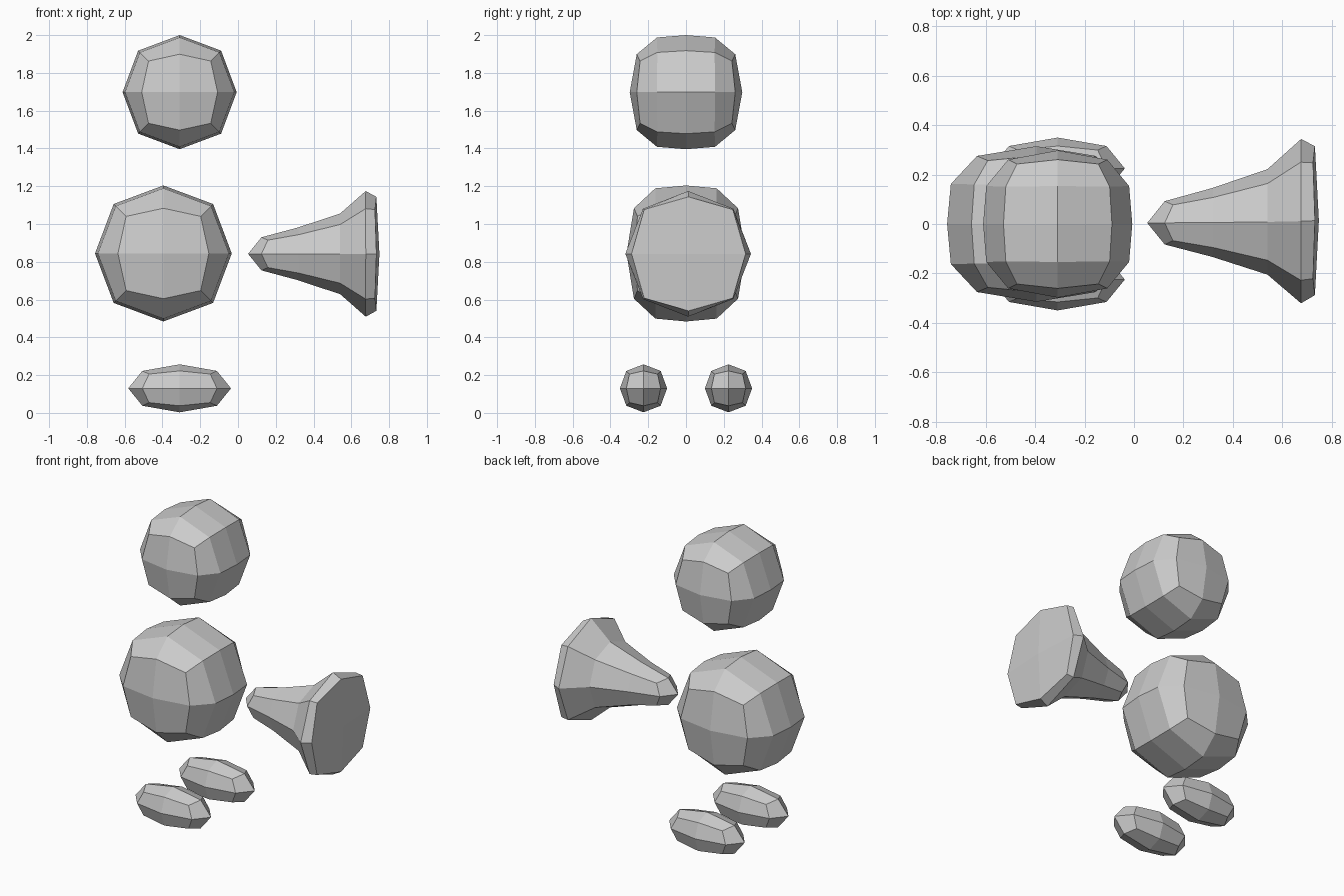
import bpy, bmesh

if "Cube" in bpy.data.objects:
    bpy.data.objects.remove(bpy.data.objects["Cube"])


def rounded(name, sections, center=None, size=None):
    """Bridge square sections (position, half width, sideways shift) along x, then round once."""
    bm = bmesh.new()
    rings = [[bm.verts.new((x, h * sy + shift, h * sz))
              for sy, sz in ((-1, -1), (1, -1), (1, 1), (-1, 1))]
             for x, h, shift in sections]
    for a, b in zip(rings, rings[1:]):
        for i in range(4):
            j = (i + 1) % 4
            bm.faces.new((a[i], a[j], b[j], b[i]))
    bm.faces.new(rings[0])
    bm.faces.new(rings[-1])
    bmesh.ops.recalc_face_normals(bm, faces=bm.faces)
    me = bpy.data.meshes.new(name)
    bm.to_mesh(me)
    bm.free()
    ob = bpy.data.objects.new(name, me)
    bpy.context.collection.objects.link(ob)
    mod = ob.modifiers.new("round", 'SUBSURF')
    mod.levels = mod.render_levels = 1
    bpy.context.view_layer.objects.active = ob
    bpy.ops.object.modifier_apply(modifier="round")
    if size:
        fit(ob, size)
    if center:
        ob.location = center
    return ob


def fit(ob, size):
    """Scale the mesh so its half extents equal size."""
    ext = [max(abs(v.co[k]) for v in ob.data.vertices) for k in range(3)]
    for v in ob.data.vertices:
        v.co = [v.co[k] * size[k] / ext[k] for k in range(3)]


def split_ball(name, center, size):
    """Rounded box with a centre loop at y = 0."""
    ob = rounded(name, [(-1, 1, 0), (0, 1, 0), (1, 1, 0)])
    for v in ob.data.vertices:
        x, y, z = v.co
        v.co = (-y, x, z)
    fit(ob, size)
    ob.location = center
    return ob


# Head and body
split_ball("head", (-0.309, 0, 1.698), (0.302, 0.298, 0.302))
split_ball("body", (-0.395, 0, 0.844), (0.362, 0.315, 0.36))

# Feet
for side, label in ((-1, "front"), (1, "back")):
    rounded(label + "_foot", [(-1, 1, 0), (1, 1, 0)],
            (-0.309, 0.225 * side, 0.13), (0.272, 0.125, 0.127))

# Flared tail, slightly off the centre line
rounded("tail", [(0.004, 0.138, 0.004), (0.62, 0.159, 0.008), (0.76, 0.624, 0.015)],
        (0, 0, 0.842))
